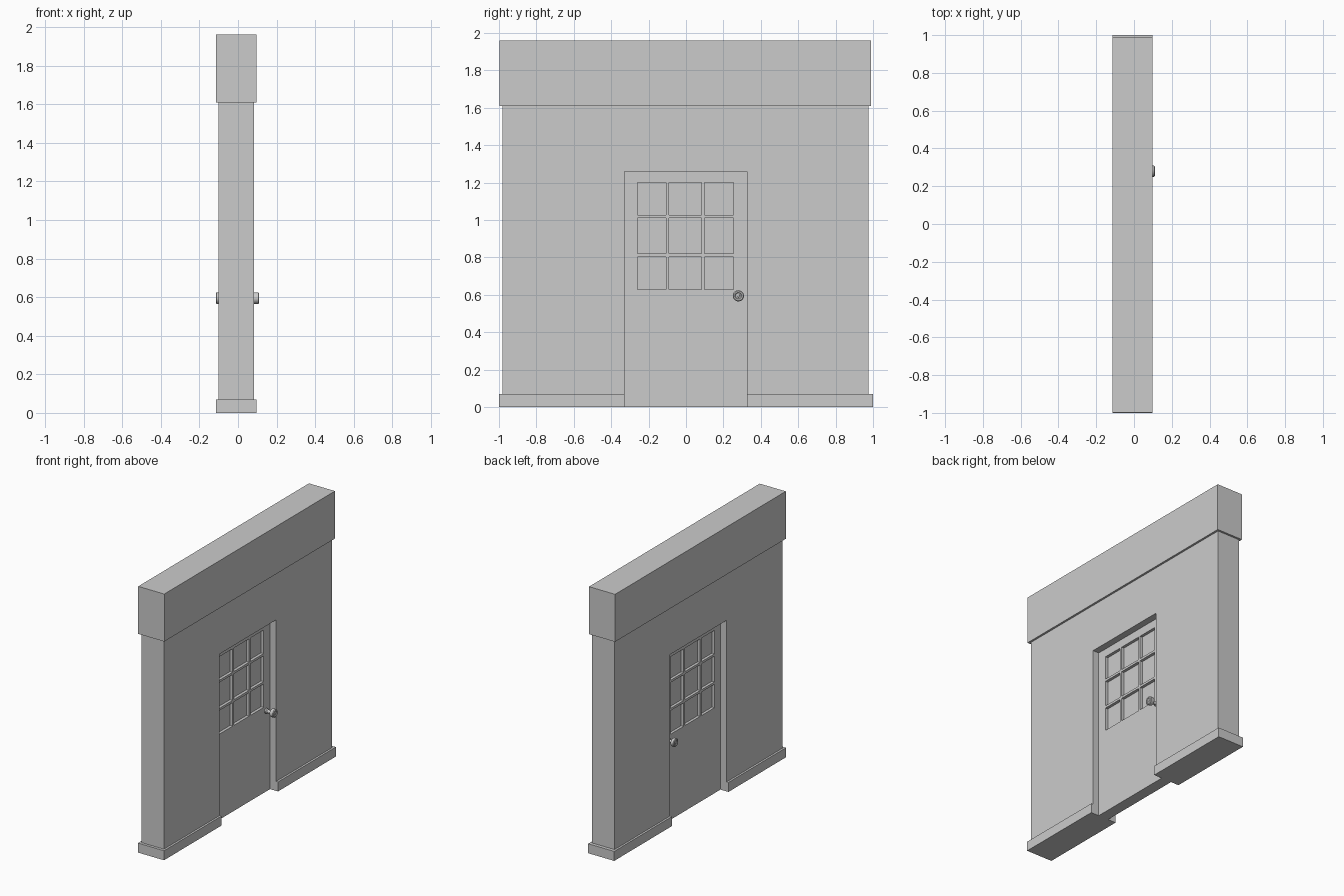
import bpy, bmesh, math

if "Cube" in bpy.data.objects:
    bpy.data.objects.remove(bpy.data.objects["Cube"])

XC = -0.01  # middle of the wall thickness


def finish(name, bm):
    bmesh.ops.recalc_face_normals(bm, faces=bm.faces)
    mesh = bpy.data.meshes.new(name)
    bm.to_mesh(mesh)
    bm.free()
    obj = bpy.data.objects.new(name, mesh)
    bpy.context.collection.objects.link(obj)
    return obj


def add_box(bm, x, y, z):
    verts = bmesh.ops.create_cube(bm, size=1)["verts"]
    for v in verts:
        for i, (lo, hi) in enumerate((x, y, z)):
            v.co[i] = hi if v.co[i] > 0 else lo


def box(name, x, y, z):
    bm = bmesh.new()
    add_box(bm, x, y, z)
    return finish(name, bm)


def extrude_profile(name, pts, x0, x1):
    bm = bmesh.new()
    face = bm.faces.new([bm.verts.new((x0, y, z)) for y, z in pts])
    out = bmesh.ops.extrude_face_region(bm, geom=[face])
    moved = [g for g in out["geom"] if isinstance(g, bmesh.types.BMVert)]
    bmesh.ops.translate(bm, verts=moved, vec=(x1 - x0, 0, 0))
    return finish(name, bm)


# wall with a doorway, lintel beam on top
extrude_profile("wall", [(-0.98, 0.07), (-0.33, 0.07), (-0.33, 1.26), (0.327, 1.26),
                         (0.327, 0.07), (0.975, 0.07), (0.975, 1.61), (-0.98, 1.61)],
                XC - 0.09, XC + 0.092)
box("top_beam", (-0.115, 0.097), (-0.997, 0.99), (1.61, 1.96))

# baseboards either side of the doorway
box("baseboard_left", (-0.115, 0.097), (-1, -0.33), (0, 0.07))
box("baseboard_right", (-0.115, 0.097), (0.327, 1), (0, 0.07))

# door slab with nine recessed panes on both faces
door = box("door", (XC - 0.04, XC + 0.042), (-0.33, 0.327), (0, 1.26))
bm = bmesh.new()
for y in ((-0.26, -0.108), (-0.092, 0.084), (0.1, 0.253)):
    for z in ((0.63, 0.803), (0.82, 1.01), (1.027, 1.2)):
        add_box(bm, (XC + 0.021, XC + 0.1), y, z)
        add_box(bm, (XC - 0.1, XC - 0.02), y, z)
cutter = finish("pane_cutter", bm)
cutter.hide_render = True
mod = door.modifiers.new("panes", "BOOLEAN")
mod.operation = "DIFFERENCE"
mod.object = cutter
bpy.context.view_layer.objects.active = door
bpy.ops.object.modifier_apply(modifier=mod.name)
bpy.data.objects.remove(cutter)


# lathed door knobs: (x, radius) from the door face outwards
def knob(name, face_x, tip_x):
    n = 20
    profile = [(0, 0.018), (0.12, 0.018), (0.2, 0.012), (0.5, 0.012), (0.6, 0.027),
               (0.68, 0.03), (0.94, 0.03), (1, 0.025), (1, 0.018), (0.95, 0.015), (0.95, 0.008),
               (0.98, 0.007)]
    bm = bmesh.new()
    rings = []
    for t, r in profile:
        x = face_x + t * (tip_x - face_x)
        rings.append([bm.verts.new((x, 0.28 + r * math.cos(2 * math.pi * i / n),
                                    0.595 + r * math.sin(2 * math.pi * i / n)))
                      for i in range(n)])
    for a, b in zip(rings, rings[1:]):
        for i in range(n):
            j = (i + 1) % n
            bm.faces.new((a[i], a[j], b[j], b[i]))
    bm.faces.new(rings[0])
    bm.faces.new(rings[-1])
    obj = finish(name, bm)
    bpy.ops.object.select_all(action="DESELECT")
    obj.select_set(True)
    bpy.context.view_layer.objects.active = obj
    bpy.ops.object.shade_smooth_by_angle(angle=math.radians(30))


knob("knob_right", XC + 0.042, 0.11)
knob("knob_left", XC - 0.04, -0.115)
